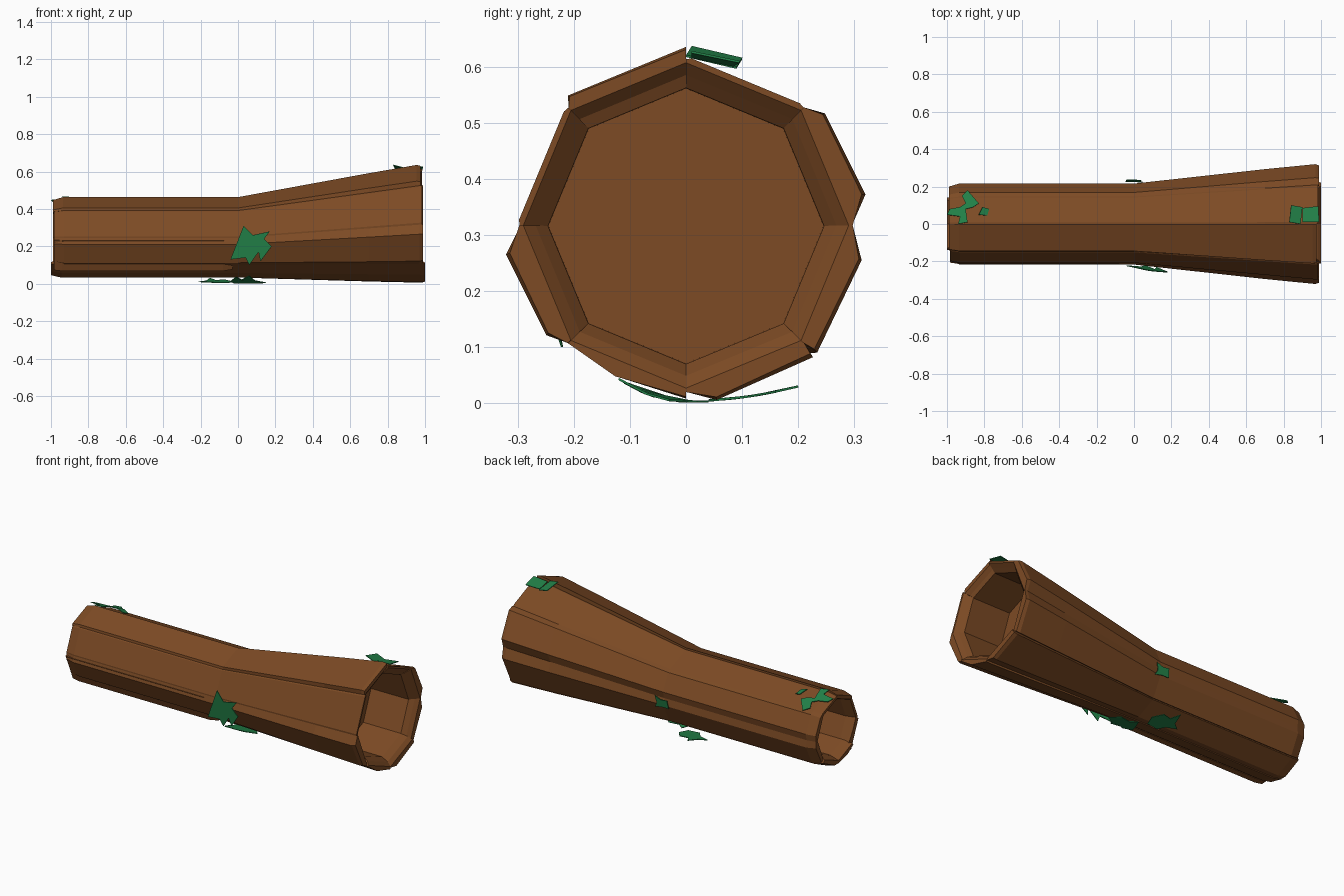
import bpy, bmesh, math
from mathutils import Vector

if "Cube" in bpy.data.objects:
    bpy.data.objects.remove(bpy.data.objects["Cube"])


def material(name, col):
    m = bpy.data.materials.new(name)
    m.diffuse_color = (*col, 1)
    m.use_nodes = True
    m.node_tree.nodes["Principled BSDF"].inputs["Base Color"].default_value = m.diffuse_color
    return m


BARK = material("bark brown", (0.205, 0.070, 0.018))
MOSS = material("moss green", (0.016, 0.22, 0.065))


def add_object(name, verts, faces, mat):
    bm = bmesh.new()
    vs = [bm.verts.new(v) for v in verts]
    for f in faces:
        bm.faces.new([vs[i] for i in f])
    bmesh.ops.recalc_face_normals(bm, faces=bm.faces)
    me = bpy.data.meshes.new(name)
    bm.to_mesh(me)
    bm.free()
    me.materials.append(mat)
    ob = bpy.data.objects.new(name, me)
    bpy.context.collection.objects.link(ob)
    return ob


def loft(name, rings, mat):
    """Solid through equal-sized rings of points."""
    n, m = len(rings), len(rings[0])
    faces = [(i * m + j, i * m + (j + 1) % m, i * m + m + (j + 1) % m, i * m + m + j)
             for i in range(n - 1) for j in range(m)]
    faces += [tuple(range(m)), tuple(range(n * m - m, n * m))]
    return add_object(name, [p for r in rings for p in r], faces, mat)


def taper(x):
    """Corner radius and centre height of the log at x."""
    t = max(0.0, x)
    return 0.207 + 0.091 * t, 0.245 + 0.073 * t


def polar(x, deg, r, c):
    a = math.radians(deg)
    return Vector((x, r * math.cos(a), c + r * math.sin(a)))


def ring_point(x, deg, scale):
    r, c = taper(x)
    return polar(x, deg, r * scale, c)


# Planks: outer corners (angle into the plank, scale) twice, then right and left end x
PLANKS = [
    (10, 1.10, 39, 1.08, 0.99, -0.99),
    (2, 1.005, 43, 1.005, 0.985, -0.99),
    (0, 1.09, 42, 1.07, 0.975, -0.99),
    (2, 1.005, 43, 1.005, 0.985, -0.985),
    (9, 1.10, 38, 1.07, 0.99, -0.985),
    (20, 1.00, 45, 1.04, 1.0, -1.0),
    (10, 1.065, 44, 1.10, 1.0, -1.0),
    (1, 1.10, 34, 1.08, 0.99, -0.99),
]
WIDE_FLOOR, NARROW_FLOOR = 0.7, -0.7    # where the hollows end
for k, (a1, s1, a2, s2, xr, xl) in enumerate(PLANKS):
    lo, hi = 45 * k, 45 * k + 45
    # stations: (x, inner radius, inner centre, corner scale, swell of the outer corners)
    stations = [(xl, 0.182, 0.245, 0.95, 0.3), (xl + 0.055, 0.165, 0.245, 1, 0.6),
                (NARROW_FLOOR, 0.165, 0.245, 1, 0.6), (0, 0.165, 0.245, 1, 0.6),
                (WIDE_FLOOR, 0.245, 0.316, 1, 1), (0.945, 0.246, 0.316, 1, 1),
                (xr - 0.02, 0.268, 0.317, 1, 1), (xr, 0.29, 0.317, 1, 0.7)]
    rings = []
    for x, ri, ci, base, swell in stations:
        e1, e2 = base + (s1 - 1) * swell, base + (s2 - 1) * swell
        rings.append([polar(x, lo, ri, ci), ring_point(x, lo, base), ring_point(x, lo + a1, e1),
                      ring_point(x, lo + a2, e2), ring_point(x, hi, base), polar(x, hi, ri, ci)])
    loft(f"bark_plank_{k + 1}", rings, BARK)

# Loose bark strip low on the front of the narrow half
strip = ((182, 0.95), (184, 1.03), (231, 1.10), (238, 1.0), (225, 0.85))
loft("bark_strip", [[ring_point(x, a, s * f) for a, s in strip]
                    for x, f in ((-0.985, 0.97), (-0.94, 1.0), (-0.08, 1.0), (-0.03, 0.95))], BARK)

# Solid core that closes the hollow at both ends
loft("core", [[polar(x, 45 * j, r, c) for j in range(8)]
              for x, r, c in ((NARROW_FLOOR, 0.17, 0.245), (0, 0.175, 0.245), (WIDE_FLOOR, 0.247, 0.316))], BARK)


def moss(name, outline, place):
    """Thin jagged patch from a flat outline mapped into space."""
    ob = add_object(name, [place(u, v) for u, v in outline], [tuple(range(len(outline)))], MOSS)
    mod = ob.modifiers.new("thickness", 'SOLIDIFY')
    mod.thickness = 0.004
    mod.offset = 0
    return ob


# Front patch (outline in x, z)
moss("moss_front", [(-0.04, 0.13), (0.03, 0.31), (0.08, 0.26), (0.17, 0.28), (0.14, 0.24),
                    (0.18, 0.20), (0.12, 0.12), (0.11, 0.17), (0.06, 0.10), (0.04, 0.14)],
     lambda x, z: (x, -0.243 - 0.09 * max(x, 0) + 0.25 * max(0, 0.21 - z) + 0.12 * max(0, z - 0.25), z))
# Back patch
moss("moss_back", [(-0.045, 0.20), (-0.04, 0.25), (0.0, 0.245), (0.04, 0.26), (0.03, 0.22), (0.045, 0.19), (0.0, 0.20)],
     lambda x, z: (x, 0.236 - 0.2 * abs(z - 0.25), z))
# Underside patches (outline in x, y)
moss("moss_under_front", [(-0.04, -0.06), (-0.02, -0.01), (0.0, 0.04), (0.04, 0.01), (0.10, 0.02),
                          (0.15, -0.03), (0.09, -0.07), (0.06, -0.12), (0.02, -0.08), (-0.01, -0.11)],
     lambda x, y: (x, y, 0.003 + 2.8 * min(0, y) ** 2))
moss("moss_under_back", [(-0.05, 0.05), (-0.03, 0.11), (-0.07, 0.16), (-0.12, 0.15), (-0.15, 0.20),
                         (-0.17, 0.13), (-0.21, 0.10), (-0.15, 0.08), (-0.12, 0.04)],
     lambda x, y: (x, y, 0.004 + 0.65 * y * y))
# Top patches at the wide end
moss("moss_top_wide_a", [(0.83, 0.01), (0.84, 0.10), (0.90, 0.09), (0.89, 0.0)],
     lambda x, y: (x, y, 0.637 - 0.2 * y - 0.3 * (x - 0.83)))
moss("moss_top_wide_b", [(0.90, 0.01), (0.90, 0.085), (0.985, 0.095), (0.99, 0.01)],
     lambda x, y: (x, y, 0.628 - 0.2 * y - 0.1 * (0.99 - x)))
# Top patches at the narrow end
moss("moss_top_narrow", [(-1.0, 0.05), (-0.985, 0.08), (-0.93, 0.09), (-0.90, 0.11), (-0.92, 0.15),
                         (-0.89, 0.18), (-0.83, 0.11), (-0.86, 0.09), (-0.90, 0.08), (-0.89, 0.01), (-0.94, 0.0),
                         (-0.93, 0.04)],
     lambda x, y: (x, y, 0.466 - 0.38 * y))
moss("moss_top_speck", [(-0.83, 0.05), (-0.81, 0.09), (-0.775, 0.08), (-0.785, 0.045)],
     lambda x, y: (x, y, 0.462 - 0.3 * y - 0.4 * (x + 0.8)))
